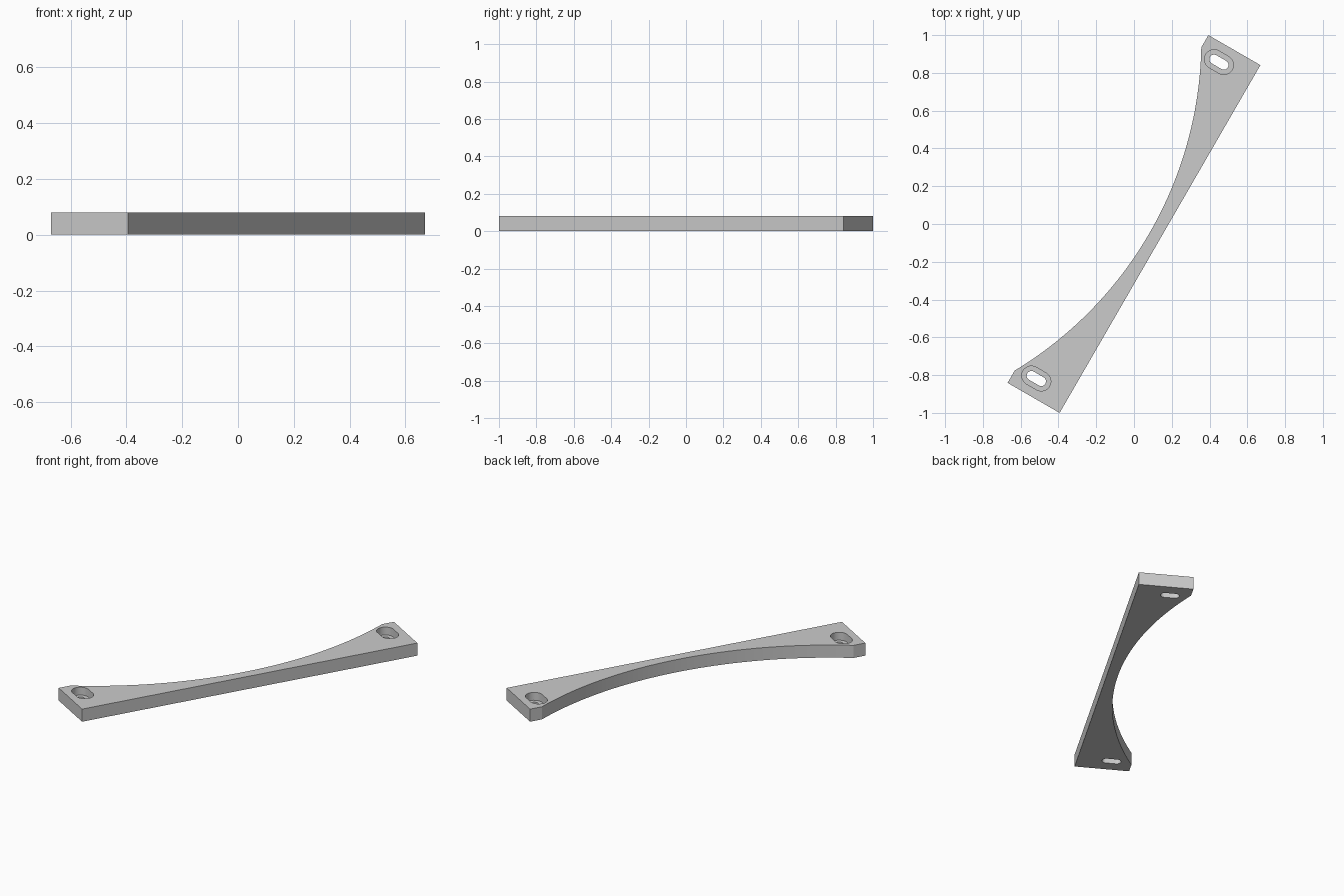
import bpy, bmesh, math
from mathutils import Matrix

if "Cube" in bpy.data.objects:
    bpy.data.objects.remove(bpy.data.objects["Cube"])

T = 0.08                      # plate thickness
HALF_L, HALF_W = 1.063, 0.159 # half length and half width of the bracket
ARC_U, WAIST = 0.988, -0.095  # arc half chord and lowest point of the curve
SLOT_H = 0.03                 # half distance between slot arc centres
TILT = math.radians(60)


def prism(name, pts, z0, z1):
    """Extrude a closed outline between two heights, turned to the bracket angle."""
    bm = bmesh.new()
    face = bm.faces.new([bm.verts.new((x, y, z0)) for x, y in pts])
    ext = bmesh.ops.extrude_face_region(bm, geom=[face])
    top = [g for g in ext["geom"] if isinstance(g, bmesh.types.BMVert)]
    bmesh.ops.translate(bm, verts=top, vec=(0, 0, z1 - z0))
    bmesh.ops.recalc_face_normals(bm, faces=bm.faces)
    bm.transform(Matrix.Rotation(TILT, 4, 'Z'))
    me = bpy.data.meshes.new(name)
    bm.to_mesh(me)
    bm.free()
    ob = bpy.data.objects.new(name, me)
    bpy.context.collection.objects.link(ob)
    return ob


def slot(cx, cy, r, n=16):
    """Rounded slot outline running across the bracket."""
    pts = []
    for s, a0 in ((1, 0), (-1, math.pi)):
        for i in range(n + 1):
            a = a0 + math.pi * i / n
            pts.append((cx + r * math.cos(a), cy + s * SLOT_H + r * math.sin(a)))
    return pts


# Plate outline: straight back edge, square ends, hollow curved front edge
sag = HALF_W - WAIST
R = (ARC_U ** 2 + sag ** 2) / (2 * sag)
a_max = math.asin(ARC_U / R)
N = 48
outline = [(-HALF_L, -HALF_W), (HALF_L, -HALF_W), (HALF_L, HALF_W)]
for i in range(N + 1):
    a = a_max * (1 - 2 * i / N)
    outline.append((R * math.sin(a), WAIST + R * (1 - math.cos(a))))
outline.append((-HALF_L, HALF_W))
plate = prism("curved_bracket", outline, 0, T)

# Counterbored slots at both ends
for side in (-1, 1):
    for label, r, z0 in (("through_slot", 0.025, -0.05), ("counterbore", 0.051, 0.03)):
        cutter = prism(f"{label}_cutter", slot(side * 0.967, 0.039, r), z0, T + 0.05)
        mod = plate.modifiers.new(label, 'BOOLEAN')
        mod.operation, mod.solver, mod.object = 'DIFFERENCE', 'EXACT', cutter

# Bake the cuts and remove the cutters
bpy.context.view_layer.objects.active = plate
plate.select_set(True)
for mod in list(plate.modifiers):
    cutter = mod.object
    bpy.ops.object.modifier_apply(modifier=mod.name)
    bpy.data.objects.remove(cutter)
bpy.ops.object.shade_smooth_by_angle(angle=math.radians(25))
